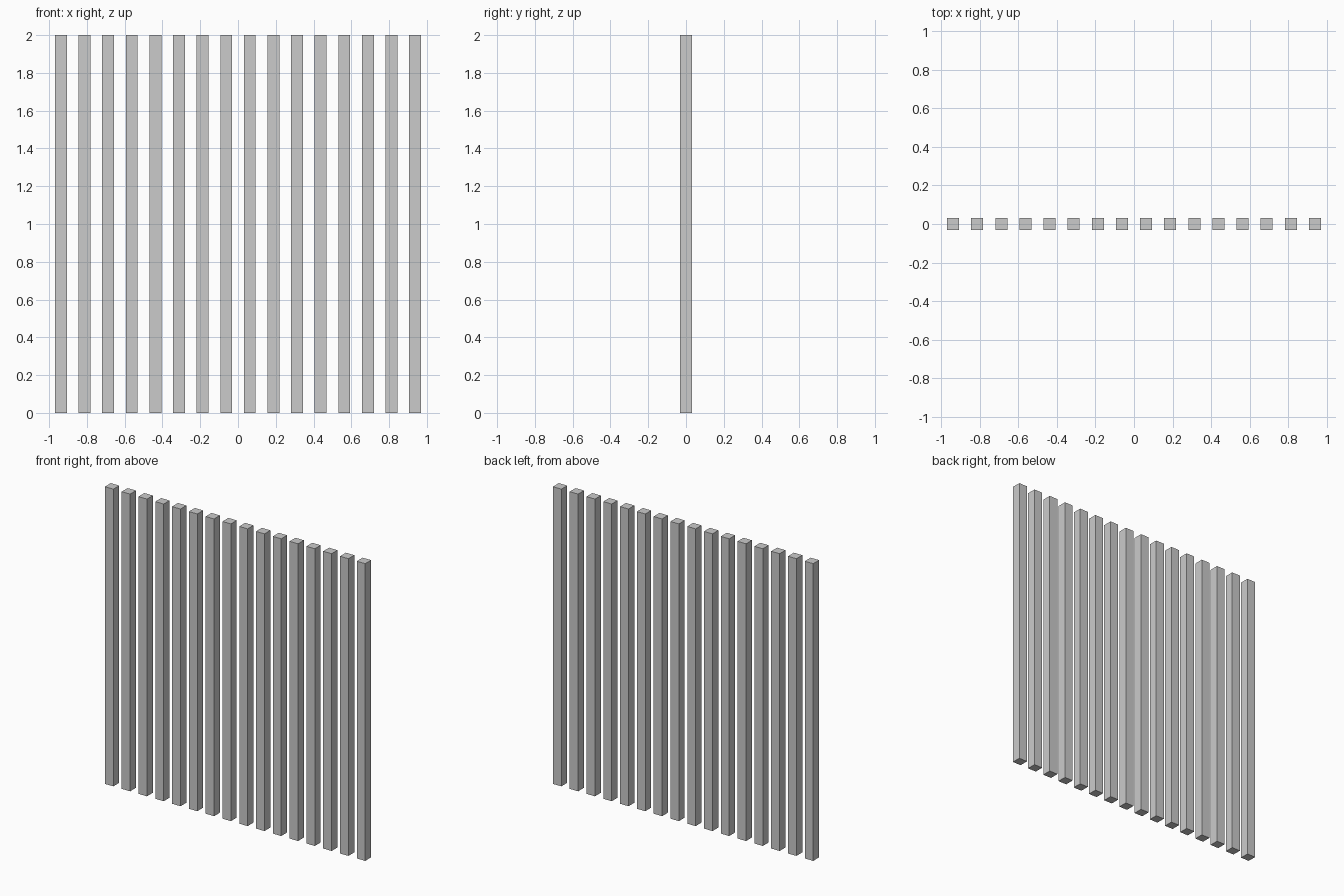
import bpy

if "Cube" in bpy.data.objects:
    bpy.data.objects.remove(bpy.data.objects["Cube"])

COUNT = 16
SPACING = 0.125
WIDTH = 0.0625
HEIGHT = 2.0


def add_bar(index):
    # One square upright bar standing on the ground
    x = (index - (COUNT - 1) / 2) * SPACING
    bpy.ops.mesh.primitive_cube_add(size=1, location=(x, 0, HEIGHT / 2))
    bar = bpy.context.object
    bar.name = f"upright_bar_{index + 1:02d}"
    bar.scale = (WIDTH, WIDTH, HEIGHT)
    bpy.ops.object.transform_apply(location=False, rotation=False, scale=True)


# Evenly spaced row of bars
for i in range(COUNT):
    add_bar(i)
